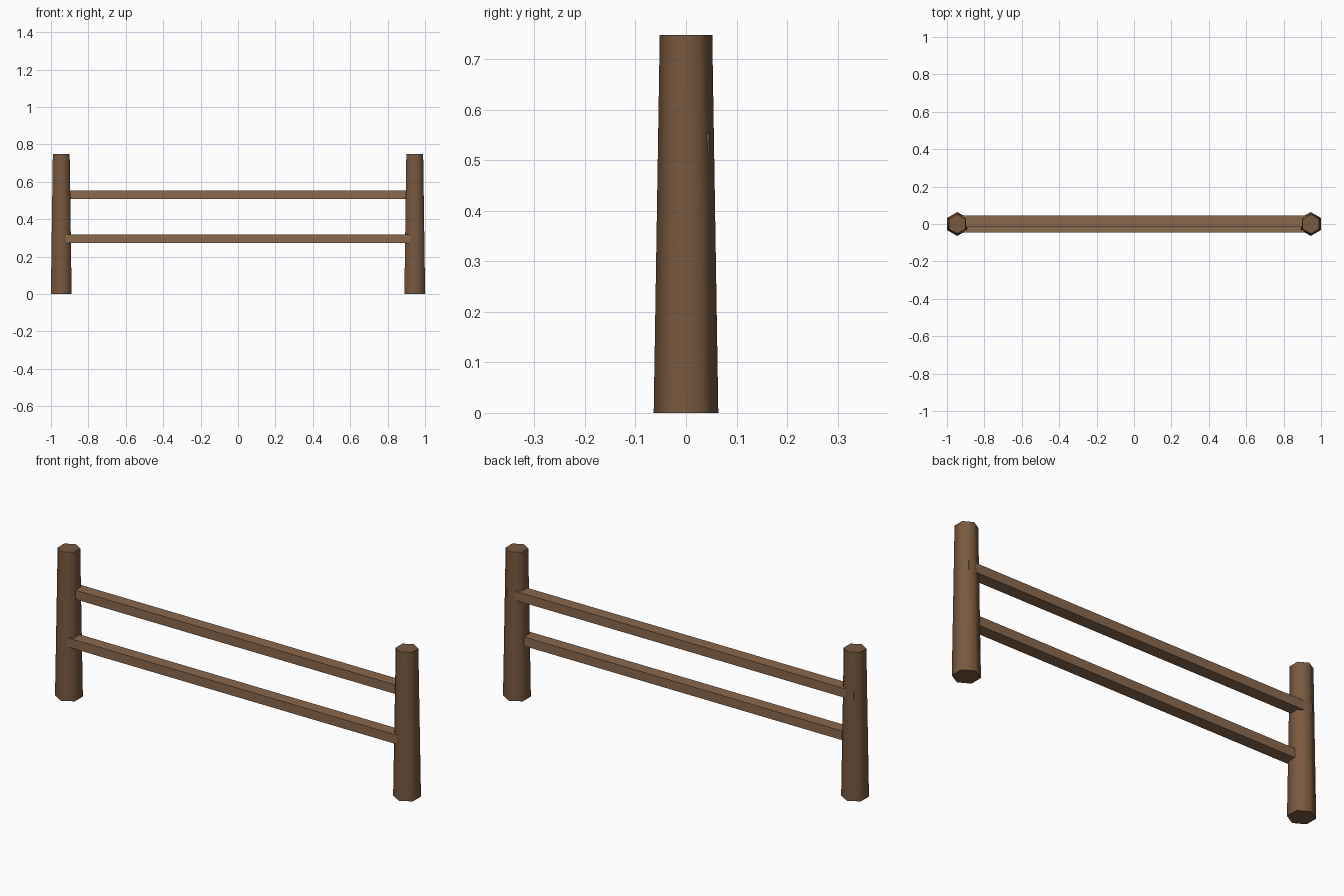
import bpy
import math

if "Cube" in bpy.data.objects:
    bpy.data.objects.remove(bpy.data.objects["Cube"])


def material(name, rgb):
    mat = bpy.data.materials.new(name)
    mat.diffuse_color = (*rgb, 1)
    mat.use_nodes = True
    mat.node_tree.nodes["Principled BSDF"].inputs["Base Color"].default_value = mat.diffuse_color
    return mat


post_wood = material("post_wood", (0.19, 0.10, 0.05))
rail_wood = material("rail_wood", (0.255, 0.14, 0.075))

HEIGHT = 0.748
POST_X = 0.945


def post(name, x):
    # tapered six-sided post, corners facing front and back, rounded shading
    bpy.ops.mesh.primitive_cone_add(vertices=6, radius1=0.064, radius2=0.052,
                                    depth=HEIGHT, location=(x, 0, HEIGHT / 2))
    obj = bpy.context.object
    obj.name = name
    obj.data.materials.append(post_wood)
    bpy.ops.object.shade_smooth_by_angle(angle=math.radians(65))


def rail(name, y, z):
    # square-edged plank running into both posts
    bpy.ops.mesh.primitive_cube_add(size=1, location=(0, y, z))
    obj = bpy.context.object
    obj.name = name
    obj.scale = (1.936, 0.061, 0.046)
    bpy.ops.object.transform_apply(location=False, rotation=False, scale=True)
    obj.data.materials.append(rail_wood)


# posts
post("left_post", -POST_X)
post("right_post", POST_X)

# rails: upper set towards the back, lower towards the front
rail("upper_rail", 0.015, 0.53)
rail("lower_rail", -0.015, 0.295)
